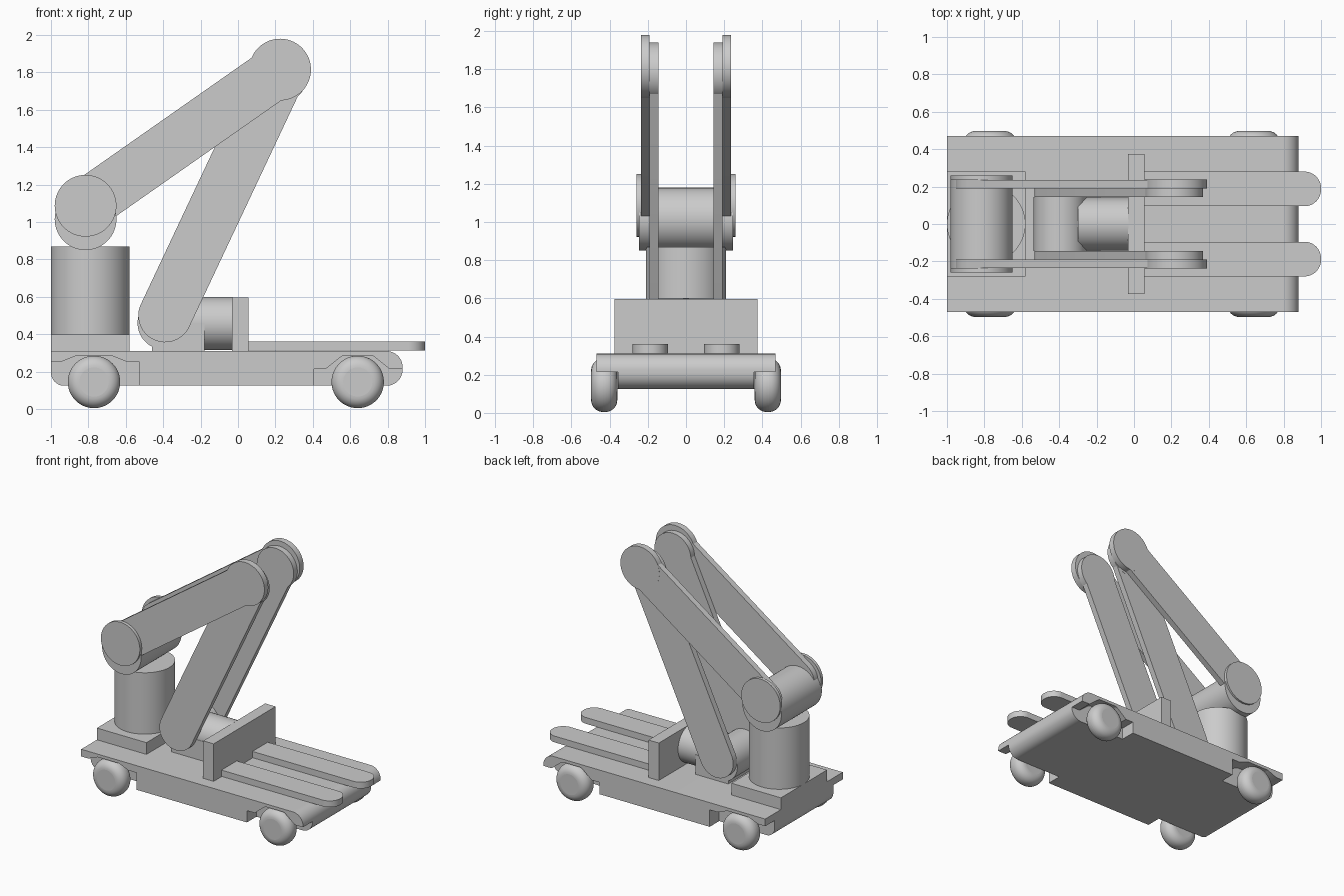
import bpy, bmesh, math
from mathutils import Vector

cube = bpy.data.objects.get("Cube")
if cube:
    bpy.data.objects.remove(cube, do_unlink=True)

grey = bpy.data.materials.new("plain_grey")
grey.use_nodes = True
grey.diffuse_color = (0.6, 0.6, 0.6, 1)
grey.node_tree.nodes["Principled BSDF"].inputs["Base Color"].default_value = (0.6, 0.6, 0.6, 1)


def rounded(corners, steps=10):
    """Outline from (a, b, radius) corners, each radius cut as an arc."""
    out = []
    for i, (a, b, r) in enumerate(corners):
        p = Vector((a, b))
        if r == 0:
            out.append(p)
            continue
        u = (Vector(corners[i - 1][:2]) - p).normalized()
        v = (Vector(corners[(i + 1) % len(corners)][:2]) - p).normalized()
        half = math.acos(max(-1, min(1, u.dot(v)))) / 2
        centre = p + (u + v).normalized() * (r / math.sin(half))
        start = p + u * (r / math.tan(half)) - centre
        end = p + v * (r / math.tan(half)) - centre
        for k in range(steps + 1):
            out.append(centre + start.lerp(end, k / steps).normalized() * r)
    return out


def circle(a, b, r, n=64):
    return [Vector((a + r * math.cos(t), b + r * math.sin(t)))
            for t in (2 * math.pi * k / n for k in range(n))]


def capsule(p, q, r, n=24):
    """Straight link outline with a round end about p and about q."""
    p, q = Vector(p), Vector(q)
    turn = math.atan2(q.y - p.y, q.x - p.x)
    out = []
    for end, base in ((q, turn - math.pi / 2), (p, turn + math.pi / 2)):
        for k in range(n + 1):
            t = base + math.pi * k / n
            out.append(end + Vector((math.cos(t), math.sin(t))) * r)
    return out


def prism(name, outline, lo, hi, axis="y", bevel=0):
    """Extrude an outline along one axis from lo to hi."""
    place = {"x": lambda p, d: (d, p.x, p.y),
             "y": lambda p, d: (p.x, d, p.y),
             "z": lambda p, d: (p.x, p.y, d)}[axis]
    bm = bmesh.new()
    face = bm.faces.new([bm.verts.new(place(p, lo)) for p in outline])
    grown = bmesh.ops.extrude_face_region(bm, geom=[face])["geom"]
    shift = Vector(place(Vector((0, 0)), hi - lo))
    bmesh.ops.translate(bm, vec=shift, verts=[g for g in grown if isinstance(g, bmesh.types.BMVert)])
    bmesh.ops.recalc_face_normals(bm, faces=bm.faces)
    mesh = bpy.data.meshes.new(name)
    bm.to_mesh(mesh)
    bm.free()
    mesh.materials.append(grey)
    ob = bpy.data.objects.new(name, mesh)
    bpy.context.collection.objects.link(ob)
    if bevel:
        mod = ob.modifiers.new("round_rim", "BEVEL")
        mod.width, mod.segments = bevel, 8
        mod.limit_method, mod.angle_limit = "ANGLE", math.radians(40)
    bpy.ops.object.select_all(action="DESELECT")
    ob.select_set(True)
    bpy.context.view_layer.objects.active = ob
    bpy.ops.object.shade_smooth_by_angle(angle=math.radians(30))


def box(name, x, y, z):
    prism(name, [Vector((x[i], z[j])) for i, j in ((0, 0), (1, 0), (1, 1), (0, 1))], *y)


# Chassis: full-depth core; the sills beside it are cut away over the wheels
core = [(-1, 0.125, 0.07), (0.88, 0.125, 0.085), (0.88, 0.31, 0.085), (-1, 0.31, 0)]
prism("chassis_core", rounded(core), -0.355, 0.355)
sill = [(-1, 0.255, 0), (-0.94, 0.255, 0), (-0.86, 0.287, 0.03), (-0.68, 0.287, 0.03),
        (-0.60, 0.255, 0), (-0.53, 0.255, 0), (-0.53, 0.125, 0), (0.405, 0.125, 0),
        (0.405, 0.215, 0), (0.47, 0.215, 0), (0.56, 0.287, 0.04), (0.72, 0.287, 0.04),
        (0.81, 0.215, 0), (0.88, 0.215, 0), (0.88, 0.31, 0.085), (-1, 0.31, 0)]

# Mast base, pillar and shoulder
box("mast_base", (-1, -0.58), (-0.28, 0.28), (0.31, 0.40))
prism("mast_pillar", circle(-0.79, 0, 0.21), 0.40, 0.87, "z")
prism("shoulder_drum", circle(-0.815, 1.015, 0.165), -0.245, 0.245)

# Lower joint, its drive and the fork backplate
prism("lower_hub", circle(-0.395, 0.46, 0.142), -0.145, 0.145)
box("hub_mount", (-0.46, -0.18), (-0.145, 0.145), (0.31, 0.46))
prism("drive_drum", circle(0, 0.457, 0.142), -0.30, -0.03, "x")
box("fork_backplate", (-0.032, 0.056), (-0.375, 0.375), (0.31, 0.597))

# Parts mirrored from front to back
shoulder, elbow = (-0.815, 1.087), (0.225, 1.815)
knee, foot = (0.215, 1.785), (-0.39, 0.5)
for tag, s in (("back", 1), ("front", -1)):
    prism(f"{tag}_sill", rounded(sill), s * 0.355, s * 0.47)
    prism(f"{tag}_shoulder_cap", circle(*shoulder, 0.165), s * 0.235, s * 0.26)
    prism(f"{tag}_upper_arm", capsule(shoulder, elbow, 0.139), s * 0.19, s * 0.236)
    prism(f"{tag}_elbow_disc", circle(*elbow, 0.165), s * 0.19, s * 0.237)
    prism(f"{tag}_lower_arm", capsule(foot, knee, 0.143), s * 0.145, s * 0.19)
    prism(f"{tag}_lower_arm_disc", circle(*knee, 0.155), s * 0.145, s * 0.191)
    fork = [(0.05, s * 0.095, 0), (1, s * 0.095, 0.088), (1, s * 0.28, 0.088), (0.05, s * 0.28, 0)]
    prism(f"{tag}_fork", rounded(fork), 0.312, 0.36, "z")
    for end, x in (("left", 0.64), ("right", -0.77)):
        prism(f"{tag}_{end}_wheel", circle(x, 0.145, 0.14), s * 0.36, s * 0.497, bevel=0.062)
